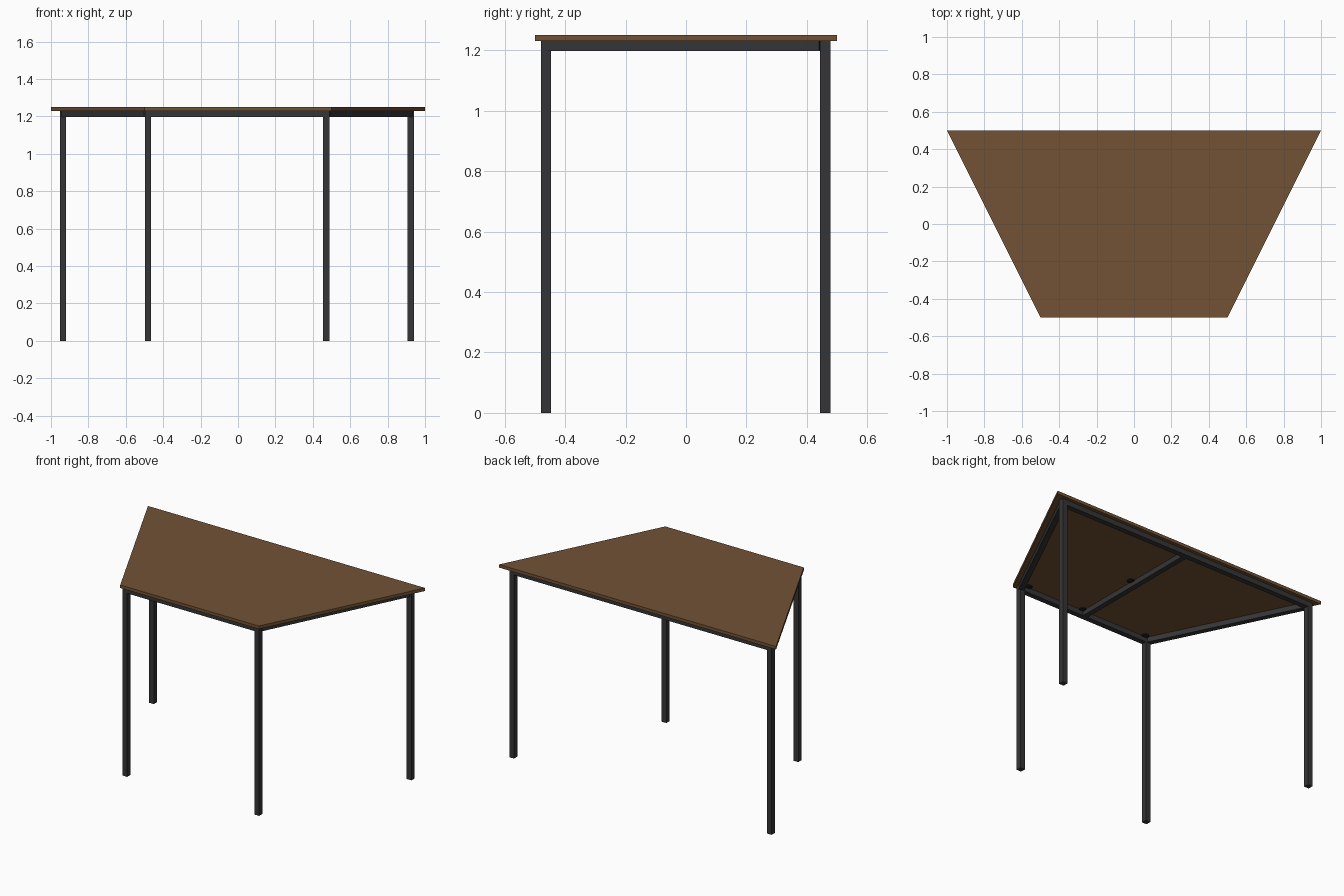
import bpy, bmesh, math
from mathutils import Vector

if "Cube" in bpy.data.objects:
    bpy.data.objects.remove(bpy.data.objects["Cube"])


def material(name, rgb):
    m = bpy.data.materials.new(name)
    m.diffuse_color = (*rgb, 1)
    m.use_nodes = True
    m.node_tree.nodes["Principled BSDF"].inputs["Base Color"].default_value = m.diffuse_color
    return m


WOOD = material("brown wood", (0.17, 0.085, 0.036))
METAL = material("charcoal metal", (0.036, 0.036, 0.038))
PAD = material("black fixing", (0.012, 0.012, 0.012))

TOP, UNDER, RAIL_LOW = 1.25, 1.23, 1.197
W = 0.034  # square tube width


def prism(name, outline, z0, z1, mat):
    """Extrude a flat outline from z0 to z1."""
    bm = bmesh.new()
    face = bm.faces.new([bm.verts.new((x, y, z0)) for x, y in outline])
    ext = bmesh.ops.extrude_face_region(bm, geom=[face])
    verts = [v for v in ext["geom"] if isinstance(v, bmesh.types.BMVert)]
    bmesh.ops.translate(bm, verts=verts, vec=(0, 0, z1 - z0))
    bmesh.ops.recalc_face_normals(bm, faces=bm.faces)
    mesh = bpy.data.meshes.new(name)
    bm.to_mesh(mesh)
    bm.free()
    mesh.materials.append(mat)
    ob = bpy.data.objects.new(name, mesh)
    bpy.context.collection.objects.link(ob)
    return ob


def rail(name, a, b):
    """Square tube between two plan points, trimmed at the legs."""
    a, b = Vector(a), Vector(b)
    d = (b - a).normalized()
    a, b = a + d * W * 0.45, b - d * W * 0.45
    n = Vector((-d.y, d.x)) * W / 2
    prism(name, [a + n, a - n, b - n, b + n], RAIL_LOW, UNDER, METAL)


# trapezoid table top
prism("table_top", [(-0.5, -0.5), (0.5, -0.5), (1, 0.5), (-1, 0.5)], UNDER, TOP, WOOD)

# legs
legs = {
    "front_left": (-0.481, -0.463), "front_right": (0.471, -0.463),
    "back_right": (0.924, 0.461), "back_left": (-0.936, 0.461),
}
h = W / 2
for name, (x, y) in legs.items():
    prism(name + "_leg", [(x - h, y - h), (x + h, y - h), (x + h, y + h), (x - h, y + h)],
          0, UNDER, METAL)

# frame rails around the edge and across the middle
names = list(legs)
for i, side in enumerate(("front", "right", "back", "left")):
    rail(side + "_rail", legs[names[i]], legs[names[(i + 1) % 4]])
rail("middle_rail", (-0.005, -0.463), (-0.005, 0.461))

# small round fixings under the top, beside the frame
spots = [(-0.45, -0.435), (0.435, -0.435), (0.86, 0.435), (-0.87, 0.435),
         (0.025, 0.0), (0.025, -0.435), (0.025, 0.435)]
for i, (x, y) in enumerate(spots):
    ring = [(x + 0.022 * math.cos(k * math.pi / 6), y + 0.022 * math.sin(k * math.pi / 6))
            for k in range(12)]
    prism(f"fixing_{i + 1}", ring, UNDER - 0.006, UNDER, PAD)
